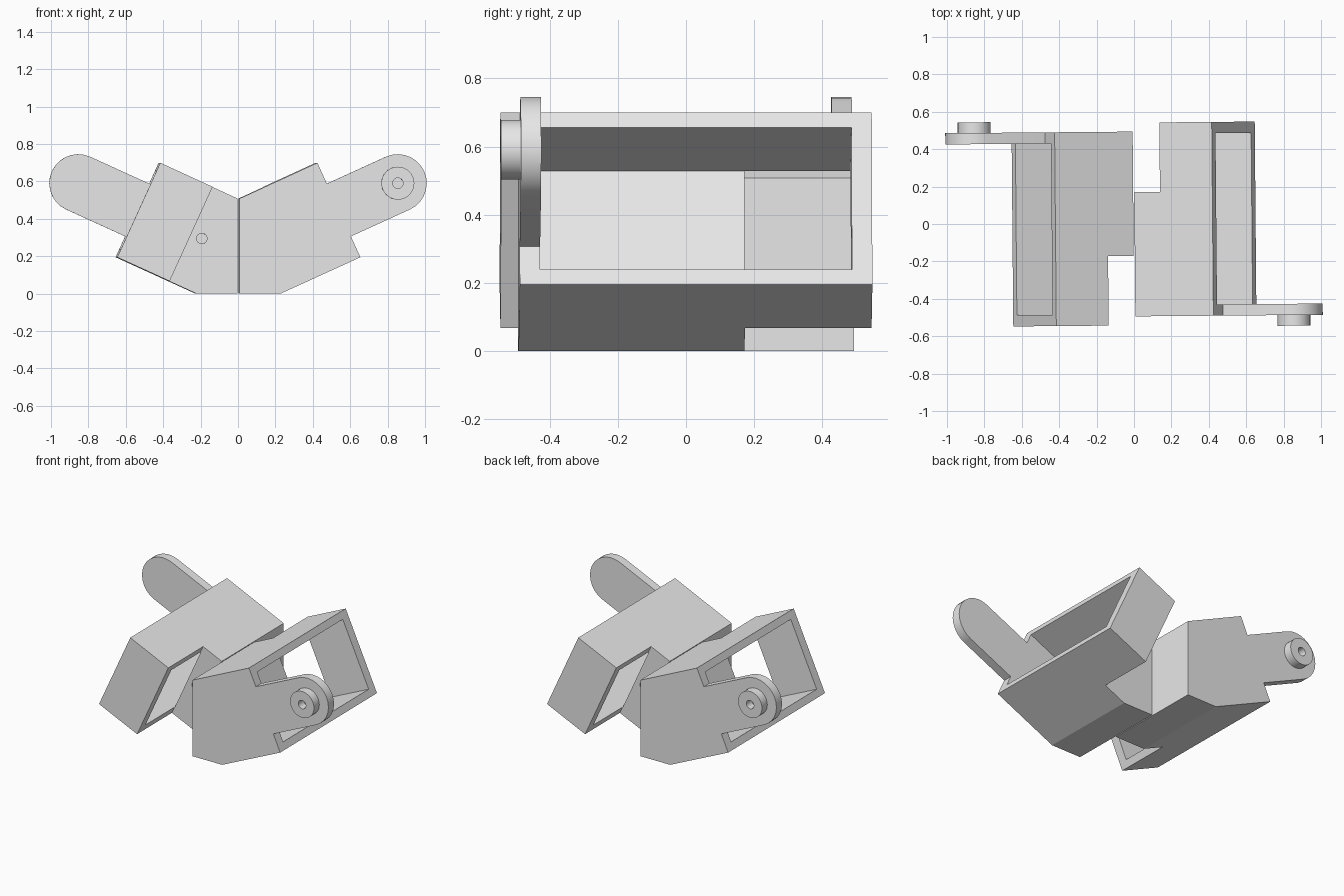
import bpy, bmesh, math

cube = bpy.data.objects.get("Cube")
if cube:
    bpy.data.objects.remove(cube, do_unlink=True)

grey = bpy.data.materials.new("plain_grey")
grey.use_nodes = True
colour = (0.8, 0.8, 0.8, 1)
grey.diffuse_color = colour
grey.node_tree.nodes["Principled BSDF"].inputs["Base Color"].default_value = colour

TILT = math.radians(24.5)
LENGTH, HEIGHT, WALL = 0.308, 0.555, 0.048
FRONT, BACK, STEP = -0.494, 0.542, 0.17
SIDE = 0.06
ARM_S, ARM_R = 0.654, 0.155


def tube(s, t):
    """Point in the side profile: s along the sloping tube, t up across it."""
    return (0.37 + s * math.cos(TILT) - t * math.sin(TILT),
            0.067 + s * math.sin(TILT) + t * math.cos(TILT))


def circle(centre, radius, count):
    return [(centre[0] + radius * math.cos(math.tau * i / count),
             centre[1] + radius * math.sin(math.tau * i / count)) for i in range(count)]


def prism(name, profile, y0, y1):
    """Side profile (x, z) extruded along y."""
    bm = bmesh.new()
    face = bm.faces.new([bm.verts.new((x, y0, z)) for x, z in profile])
    grown = bmesh.ops.extrude_face_region(bm, geom=[face])["geom"]
    verts = [v for v in grown if isinstance(v, bmesh.types.BMVert)]
    bmesh.ops.translate(bm, verts=verts, vec=(0, y1 - y0, 0))
    bmesh.ops.recalc_face_normals(bm, faces=bm.faces[:])
    mesh = bpy.data.meshes.new(name)
    bm.to_mesh(mesh)
    bm.free()
    mesh.materials.append(grey)
    obj = bpy.data.objects.new(name, mesh)
    bpy.context.collection.objects.link(obj)
    return obj


def carve(obj, cutters):
    """Subtract the cutters, bake the result and remove them."""
    for cutter in cutters:
        cutter.hide_render = True
        mod = obj.modifiers.new("cut", "BOOLEAN")
        mod.operation, mod.solver, mod.object = "DIFFERENCE", "EXACT", cutter
    bpy.context.view_layer.update()
    graph = bpy.context.evaluated_depsgraph_get()
    mesh = bpy.data.meshes.new_from_object(obj.evaluated_get(graph))
    obj.modifiers.clear()
    obj.data = mesh
    for cutter in cutters:
        bpy.data.objects.remove(cutter, do_unlink=True)


# Sloping rectangular tube joined to a solid hinge block
slope = math.tan(TILT)
top_in, bottom_in = tube(0, HEIGHT), tube(0, 0)
body = prism("left_body", [
    (0.003, 0), (bottom_in[0] - bottom_in[1] / slope, 0), tube(LENGTH, 0),
    tube(LENGTH, HEIGHT), (0.003, top_in[1] - top_in[0] * slope)], FRONT, BACK)
notch = prism("notch_cutter", [
    tube(0, -0.2), tube(0, 0.8), tube(-0.9, 0.8), tube(-0.9, -0.2)], STEP, 0.8)
cavity = prism("cavity_cutter", [
    tube(-0.002, WALL), tube(0.6, WALL),
    tube(0.6, HEIGHT - WALL), tube(-0.002, HEIGHT - WALL)], FRONT + SIDE, BACK - SIDE)
socket = prism("socket_cutter", circle((0.195, 0.295), 0.028, 24), STEP - 0.06, STEP + 0.05)
carve(body, [notch, cavity, socket])

# Rounded arm continuing the side wall
mid = HEIGHT / 2
steps = 14
tip = [tube(ARM_S + ARM_R * math.sin(math.pi * i / steps),
            mid - ARM_R * math.cos(math.pi * i / steps)) for i in range(steps + 1)]
arm = prism("left_arm", [tube(LENGTH, mid - ARM_R)] + tip + [tube(LENGTH, mid + ARM_R)],
            FRONT, FRONT + SIDE)

# Hollow pivot pin on the outside of the arm
centre = tube(ARM_S, mid)
pin = prism("left_pin", circle(centre, 0.088, 32), FRONT - 0.057, FRONT)
carve(pin, [prism("pin_cutter", circle(centre, 0.028, 24), FRONT - 0.1, FRONT + 0.01)])

# Smooth the rounds, then turn a copy of each part to the opposite side
yaw = math.radians(0.5)
for part in (body, arm, pin):
    bpy.ops.object.select_all(action="DESELECT")
    part.select_set(True)
    bpy.context.view_layer.objects.active = part
    bpy.ops.object.shade_smooth_by_angle(angle=math.radians(20))
    part.rotation_euler.z = yaw
    twin = part.copy()
    twin.data = part.data.copy()
    twin.name = part.name.replace("left", "right")
    twin.rotation_euler.z = yaw + math.pi
    bpy.context.collection.objects.link(twin)
